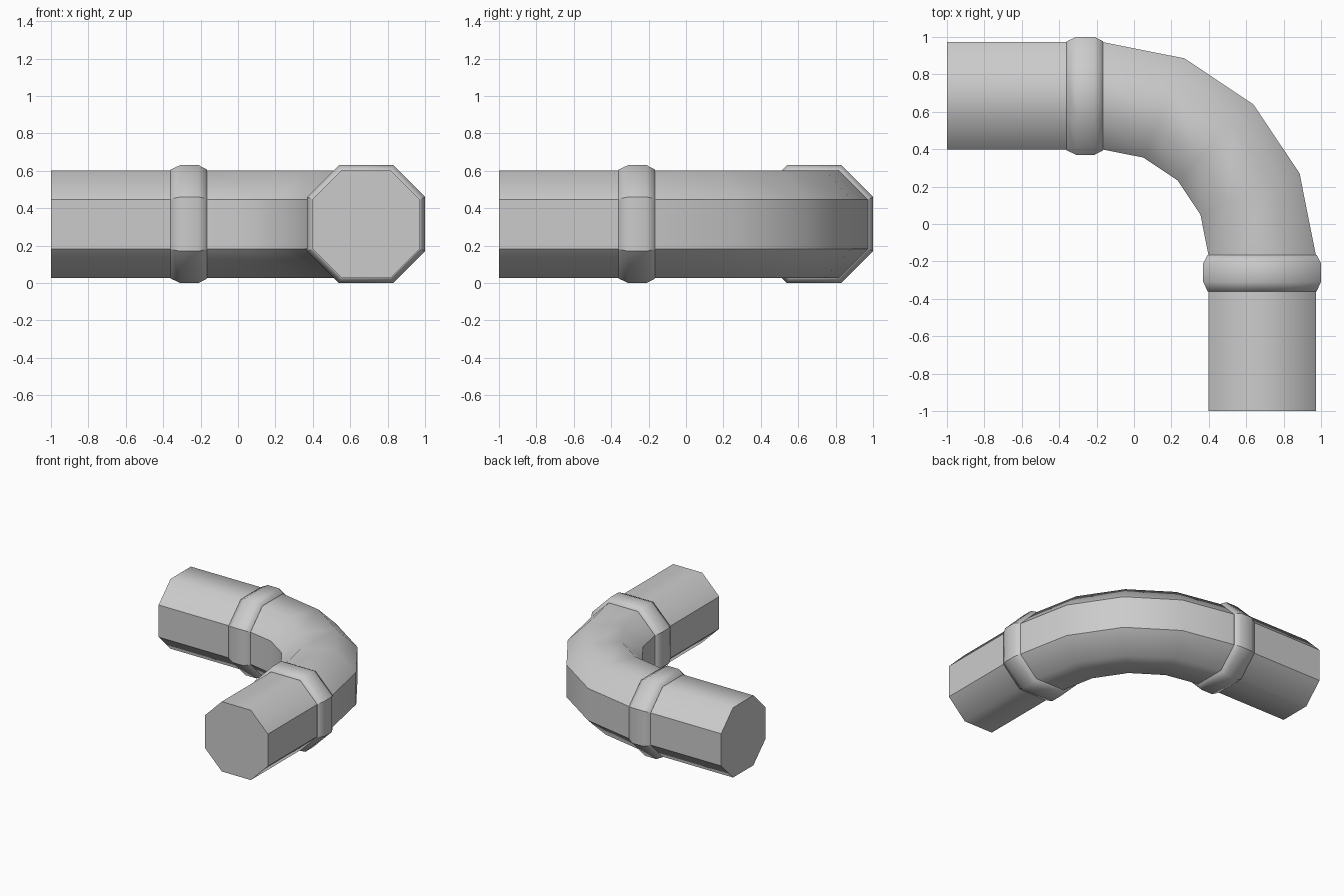
import bpy, bmesh
from math import sin, cos, pi

if "Cube" in bpy.data.objects:
    bpy.data.objects.remove(bpy.data.objects["Cube"])

A, H = 0.287, 0.132      # pipe octagon: half width, half flat
CA, CH = 0.315, 0.145    # collar octagon
AXIS, ZC, PIVOT = 0.685, 0.315, -0.165


def ring(center, out, a, h):
    """Octagonal section: 'out' is the horizontal direction away from the bend."""
    prof = [(a, h), (h, a), (-h, a), (-a, h), (-a, -h), (-h, -a), (h, -a), (a, -h)]
    return [(center[0] + out[0] * r, center[1] + out[1] * r, ZC + z) for r, z in prof]


def arm_ring(t, a, h, swap):
    """Section on a straight arm; swap mirrors it to the other arm."""
    if swap:
        return ring((AXIS, t), (1, 0), a, h)
    return ring((t, AXIS), (0, 1), a, h)


def loft(name, rings, cap=False):
    bm = bmesh.new()
    rows = [[bm.verts.new(p) for p in r] for r in rings]
    for r0, r1 in zip(rows, rows[1:]):
        for i in range(8):
            j = (i + 1) % 8
            bm.faces.new((r0[i], r0[j], r1[j], r1[i])).smooth = True
        # crisp lengthwise edges along the side flats
        for i in (0, 3, 4, 7):
            bm.edges.get((r0[i], r1[i])).smooth = False
    if cap:
        face = bm.faces.new(rows[0])
        for e in face.edges:
            e.smooth = False
    bmesh.ops.recalc_face_normals(bm, faces=bm.faces[:])
    me = bpy.data.meshes.new(name)
    bm.to_mesh(me)
    bm.free()
    bpy.context.collection.objects.link(bpy.data.objects.new(name, me))


# Straight pipes and their collars, one per arm
for label, swap in (("left", False), ("front", True)):
    loft(label + "_pipe", [arm_ring(t, A, H, swap) for t in (-1, -0.36)], cap=True)
    loft(label + "_collar", [arm_ring(t, a, h, swap) for t, a, h in (
        (-0.36, A, H), (-0.36, A + 0.004, H + 0.002), (-0.31, CA, CH),
        (-0.21, CA, CH), (PIVOT, A + 0.004, H + 0.002), (PIVOT, A, H))])

# Quarter-turn elbow in four segments
R = AXIS - PIVOT
bend = []
for k in range(5):
    d = (sin(k * pi / 8), cos(k * pi / 8))
    bend.append(ring((PIVOT + R * d[0], PIVOT + R * d[1]), d, A, H))
loft("elbow", bend)
